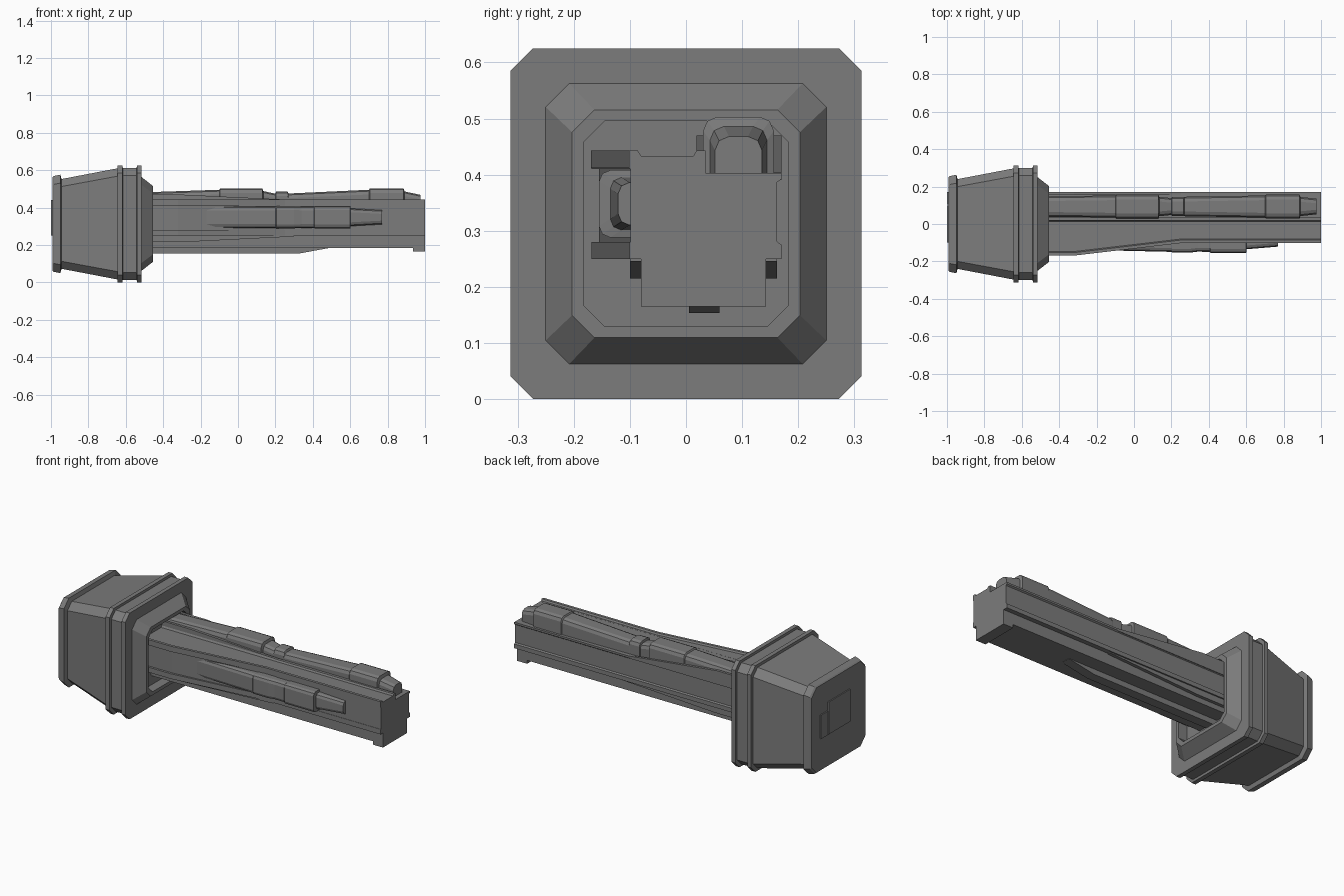
import bpy, bmesh

CZ = 0.3125  # height of the head's axis
dark = bpy.data.materials.new("dark_grey")
dark.diffuse_color = (0.2, 0.2, 0.2, 1)


def loft(name, sections):
    """Skin a list of (x, [(y, z), ...]) cross-sections and cap both ends."""
    bm = bmesh.new()
    rings = [[bm.verts.new((x, y, z)) for y, z in pts] for x, pts in sections]
    n = len(rings[0])
    for a, b in zip(rings, rings[1:]):
        for i in range(n):
            j = (i + 1) % n
            bm.faces.new((a[i], a[j], b[j], b[i]))
    bm.faces.new(rings[0][::-1])
    bm.faces.new(rings[-1])
    bmesh.ops.recalc_face_normals(bm, faces=bm.faces)
    mesh = bpy.data.meshes.new(name)
    bm.to_mesh(mesh)
    bm.free()
    mesh.materials.append(dark)
    ob = bpy.data.objects.new(name, mesh)
    bpy.context.collection.objects.link(ob)
    return ob


def octagon(h, c):
    k = h - c
    return [(y, z + CZ) for y, z in ((-k, -h), (k, -h), (h, -k), (h, k),
                                     (k, h), (-k, h), (-h, k), (-h, -k))]


def rect(y0, y1, z0, z1):
    return [(y0, z0), (y1, z0), (y1, z1), (y0, z1)]


def box(name, x0, x1, *r):
    return loft(name, [(x0, rect(*r)), (x1, rect(*r))])


# Head: chamfered square body with flanges and a recessed front
head = [(-0.993, 0.25, 0.045), (-0.985, 0.256, 0.045), (-0.95, 0.263, 0.045),
        (-0.943, 0.24, 0.04), (-0.645, 0.297, 0.042), (-0.643, 0.3125, 0.04),
        (-0.618, 0.3125, 0.04), (-0.616, 0.299, 0.04), (-0.542, 0.299, 0.04),
        (-0.54, 0.3125, 0.04), (-0.515, 0.3125, 0.04), (-0.515, 0.25, 0.042),
        (-0.455, 0.203, 0.04), (-0.455, 0.183, 0.038), (-0.51, 0.183, 0.038)]
loft("head", [(x, octagon(h, c)) for x, h, c in head])

# Rear inset plates outlining the shaft end
box("rear_plate", -1.0, -0.98, -0.1, 0.1, 0.25, 0.44)
box("rear_plate_side", -1.0, -0.98, 0.105, 0.17, 0.25, 0.39)

# Main shaft
upper = [(-0.099, 0.25), (-0.099, 0.433), (0.013, 0.433), (0.019, 0.443),
         (0.035, 0.443), (0.035, 0.403), (0.17, 0.403), (0.17, 0.392),
         (0.162, 0.386), (0.162, 0.281), (0.17, 0.275), (0.17, 0.25)]
loft("shaft_upper", [(-0.6, upper), (1.0, upper)])
box("shaft_lower", -0.6, 0.995, -0.08, 0.143, 0.185, 0.256)
box("muzzle_foot", 0.935, 1.0, -0.08, 0.143, 0.165, 0.25)
loft("keel", [(-0.6, rect(0.005, 0.06, 0.153, 0.2)),
              (0.32, rect(0.005, 0.06, 0.153, 0.2)),
              (0.49, rect(0.005, 0.06, 0.184, 0.2))])


# Front rails and panel flaring out towards the head, rails running on to the tip
def flare(name, depth, z0, z1, tip=-0.101, inner=-0.07):
    path = ((-0.6, -depth), (-0.32, -depth), (0.25, tip), (1.0, tip))
    return loft(name, [(x, rect(y, inner, z0, z1)) for x, y in path])


flare("front_rail_top", 0.168, 0.41, 0.4335)
flare("front_rail_bottom", 0.168, 0.25, 0.28)
flare("front_panel", 0.155, 0.275, 0.415, -0.0985)

# Lip along the outer edge of the top front rail
loft("front_rail_lip", [(x, [(y, 0.412), (y, 0.443), (y + 0.016, 0.443),
                             (y + 0.022, 0.433), (y + 0.022, 0.412)])
                        for x, y in ((-0.6, -0.169), (-0.32, -0.169),
                                     (0.25, -0.102), (1.0, -0.102))])

# Low side rails tapering upward away from the head
for name, y0, y1 in (("low_rail_front", -0.1, -0.07), ("low_rail_back", 0.13, 0.162)):
    loft(name, [(-0.6, rect(y0, y1, 0.215, 0.255)),
                (-0.3, rect(y0, y1, 0.215, 0.255)),
                (0.3, rect(y0, y1, 0.245, 0.255))])

# Raised walls of the top channel, higher near the head
for name, y0, y1 in (("channel_wall_front", 0.019, 0.034), ("channel_wall_back", 0.155, 0.17)):
    end = 0.443 if y0 < 0.1 else 0.404
    loft(name, [(-0.6, rect(y0, y1, 0.39, 0.47)),
                (-0.32, rect(y0, y1, 0.39, 0.47)),
                (0.25, rect(y0, y1, 0.39, end))])


# Rounded-top bar lying in the top channel
def arch(half, top, c):
    m, k = 0.0935, half - c
    return [(m - half, 0.395), (m - half, top - c), (m - half + 0.3 * c, top - 0.3 * c),
            (m - k, top), (m + k, top), (m + half - 0.3 * c, top - 0.3 * c),
            (m + half, top - c), (m + half, 0.395)]


top_bar = [(-0.6, 0.053, 0.478), (-0.1, 0.059, 0.495), (-0.095, 0.063, 0.503),
           (0.13, 0.063, 0.503), (0.135, 0.052, 0.488), (0.2, 0.045, 0.474),
           (0.203, 0.051, 0.486), (0.265, 0.051, 0.486), (0.27, 0.052, 0.475),
           (0.7, 0.059, 0.495), (0.705, 0.063, 0.503), (0.885, 0.063, 0.503),
           (0.89, 0.051, 0.486), (0.975, 0.042, 0.468)]
loft("top_bar", [(x, arch(h, t, 0.025)) for x, h, t in top_bar])


# Rounded bar on the front side, emerging from between the rails
def side_arch(half, depth, c=0.02):
    m = 0.348
    right = [(-0.09, half), (-depth + c, half), (-depth + 0.3 * c, half - 0.3 * c),
             (-depth, half - c)]
    return [(y, m - h) for y, h in right] + [(y, m + h) for y, h in right[::-1]]


side_bar = [(-0.3, 0.056, 0.136), (-0.1, 0.057, 0.142), (0.2, 0.057, 0.149),
            (0.205, 0.059, 0.153), (0.3, 0.059, 0.153), (0.34, 0.057, 0.148),
            (0.405, 0.057, 0.149), (0.41, 0.06, 0.155), (0.6, 0.06, 0.155),
            (0.602, 0.047, 0.135), (0.77, 0.038, 0.121)]
loft("side_bar", [(x, side_arch(h, d)) for x, h, d in side_bar])
